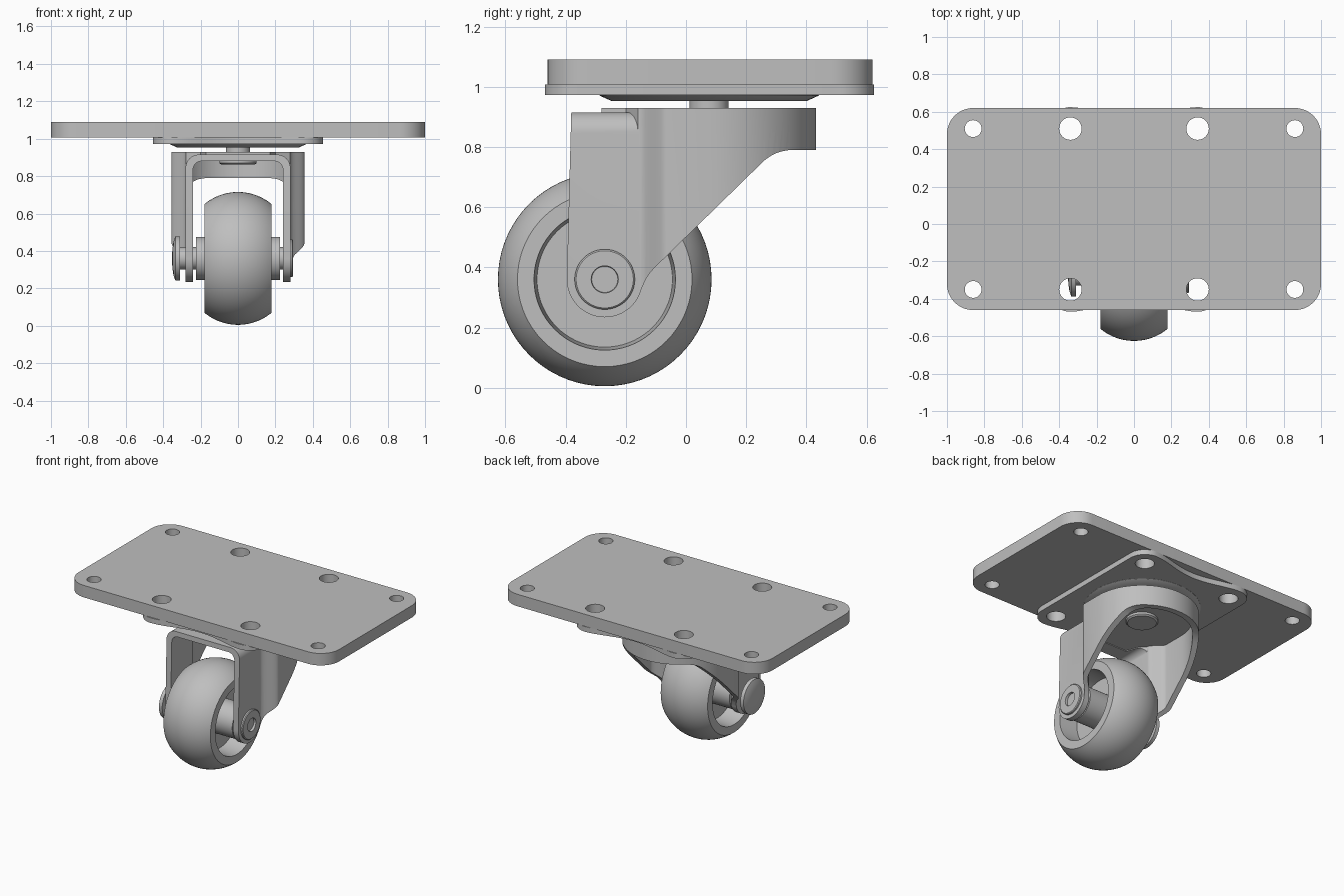
import bpy, bmesh
from math import sin, cos, pi, radians, sqrt
from mathutils import Matrix

cube = bpy.data.objects.get("Cube")
if cube:
    bpy.data.objects.remove(cube)

steel = bpy.data.materials.new("light_grey")
GREY = (0.52, 0.52, 0.52, 1)
steel.use_nodes = True
steel.diffuse_color = GREY
steel.node_tree.nodes["Principled BSDF"].inputs["Base Color"].default_value = GREY

AXLE_Y, AXLE_Z = -0.27, 0.36
SWIVEL_Y = 0.077


def make(name, bm):
    bmesh.ops.remove_doubles(bm, verts=bm.verts, dist=1e-5)
    bmesh.ops.recalc_face_normals(bm, faces=bm.faces)
    mesh = bpy.data.meshes.new(name)
    bm.to_mesh(mesh)
    bm.free()
    mesh.materials.append(steel)
    ob = bpy.data.objects.new(name, mesh)
    bpy.context.collection.objects.link(ob)
    return ob


def arc(cx, cy, r, a0, a1, n=12):
    steps = [radians(a0 + (a1 - a0) * i / n) for i in range(n + 1)]
    return [(cx + r * cos(a), cy + r * sin(a)) for a in steps]


def prism(name, pts, axis, lo, hi):
    """Extrude a flat outline along an axis."""
    place = {"x": lambda a, b, t: (t, a, b),
             "y": lambda a, b, t: (a, t, b),
             "z": lambda a, b, t: (a, b, t)}[axis]
    bm = bmesh.new()
    ends = [[bm.verts.new(place(a, b, t)) for a, b in pts] for t in (lo, hi)]
    for ring in ends:
        bm.faces.new(ring)
    for i in range(len(pts)):
        j = (i + 1) % len(pts)
        bm.faces.new((ends[0][i], ends[0][j], ends[1][j], ends[1][i]))
    return make(name, bm)


def lathe(name, profile, closed=False, on_axle=False):
    """Spin a (radius, height) profile round z, or round the axle along x."""
    bm = bmesh.new()
    vs = [bm.verts.new((r, 0, h)) for r, h in profile]
    es = [bm.edges.new(p) for p in zip(vs, vs[1:])]
    if closed:
        es.append(bm.edges.new((vs[-1], vs[0])))
    bmesh.ops.spin(bm, geom=vs + es, cent=(0, 0, 0), axis=(0, 0, 1),
                   angle=2 * pi, steps=72)
    if on_axle:
        mat = Matrix.Translation((0, AXLE_Y, AXLE_Z)) @ Matrix.Rotation(pi / 2, 4, "Y")
    else:
        mat = Matrix.Translation((0, SWIVEL_Y, 0))
    bm.transform(mat)
    return make(name, bm)


def combine(ob, other, operation):
    """Apply a boolean and discard the second object."""
    mod = ob.modifiers.new("boolean", "BOOLEAN")
    mod.operation, mod.object, mod.solver = operation, other, "EXACT"
    bpy.context.view_layer.objects.active = ob
    bpy.ops.object.modifier_apply(modifier=mod.name)
    bpy.data.objects.remove(other)


def drill(ob, x, r):
    for sx in (-x, x):
        for y in (-0.35, 0.51):
            hole = prism("hole", arc(sx, y, r, 0, 348.75, 31), "z", 0.9, 1.2)
            combine(ob, hole, "DIFFERENCE")


# Top plate with rounded corners and eight holes
r = 0.14
outline = (arc(1 - r, 0.62 - r, r, 0, 90) + arc(r - 1, 0.62 - r, r, 90, 180)
           + arc(r - 1, r - 0.46, r, 180, 270) + arc(1 - r, r - 0.46, r, 270, 360))
top_plate = prism("top_plate", outline, "z", 1.007, 1.09)
drill(top_plate, 0.86, 0.045)
drill(top_plate, 0.34, 0.06)

# Mounting plate with waisted front and back edges
hx, r = 0.34, 0.115
waist = [(hx * (1 - i / 10), 0.06 * (1 - (1 - i / 10) ** 2) ** 2) for i in range(1, 20)]
outline = (arc(hx, 0.51, r, 0, 90) + [(x, 0.51 + r - d) for x, d in waist]
           + arc(-hx, 0.51, r, 90, 180) + arc(-hx, -0.354, r, 180, 270)
           + [(-x, -0.354 - r + d) for x, d in waist] + arc(hx, -0.354, r, 270, 360))
mount_plate = prism("mounting_plate", outline, "z", 0.972, 1.007)
drill(mount_plate, 0.34, 0.06)

# Swivel race and kingpin
lathe("swivel_race", [(0, 0.975), (0.365, 0.975), (0.365, 0.971),
                      (0.325, 0.953), (0, 0.953)])
lathe("kingpin", [(0, 0.96), (0.065, 0.96), (0.065, 0.89), (0.1, 0.89),
                  (0.1, 0.87), (0.09, 0.862), (0, 0.862)])


def channel(half, top, r, front, back):
    pts = ([(half, 0.05)] + arc(half - r, top - r, r, 0, 90)
           + arc(r - half, top - r, r, 90, 180) + [(-half, 0.05)])
    return prism("fork", pts, "y", front, back)


def drum(r, neck, low, top):
    """Round back, straight sides, then a soft step in to the legs."""
    side = []
    for i in range(13):
        t = i / 12
        s = t * t * (3 - 2 * t)
        side.append((r + (neck - r) * s, -0.06 - 0.1 * t))
    side += [(0.2, -0.2), (0.17, -0.28)]
    pts = arc(0, SWIVEL_Y, r, 180, 0, 40) + side + [(-x, y) for x, y in reversed(side)]
    return prism("fork", pts, "z", low, top)


# Fork: pressed shell, hollowed, then trimmed to its side outline
fork = channel(0.28, 0.915, 0.07, -0.5, 0.1)
combine(fork, drum(0.355, 0.279, 0.06, 0.93), "UNION")
hollow = channel(0.24, 0.88, 0.045, -0.55, 0.05)
combine(hollow, drum(0.315, 0.239, 0.02, 0.885), "UNION")
combine(fork, hollow, "DIFFERENCE")
side = ([(-0.38, 0.96)] + arc(AXLE_Y, AXLE_Z, 0.126, 180, 345, 24)
        + [(-0.134, 0.36), (-0.12, 0.382), (-0.1, 0.403)]
        + arc(0.355, 0.645, 0.145, 135, 90, 10) + [(0.5, 0.79), (0.5, 0.96)])
combine(fork, prism("trim", side, "x", -0.6, 0.6), "INTERSECT")
fork.name = "fork"

# Wheel: crowned tread, recessed sides, long hub
half, edge, crown = 0.18, 0.29, 0.355
rise = crown - edge
R = (half ** 2 + rise ** 2) / (2 * rise)
tread = []
for i in range(25):
    h = -half + 2 * half * i / 24
    tread.append((crown - R + sqrt(R * R - h * h), h))
face = [(0.05, 0.225), (0.115, 0.225), (0.115, 0.05), (0.225, 0.05), (0.235, half)]
lathe("wheel", [(r, -h) for r, h in face] + tread + face[::-1],
      closed=True, on_axle=True)

# Axle: domed head on one end, flanged socket on the other
lathe("axle", [(0, -0.353), (0.05, -0.351), (0.09, -0.345), (0.118, -0.335),
               (0.118, -0.31), (0.06, -0.31), (0.06, 0.275), (0.1, 0.275),
               (0.1, 0.29), (0.095, 0.295), (0.045, 0.295), (0.04, 0.25),
               (0, 0.225)], on_axle=True)

# Smooth shading with sharp edges kept
for ob in bpy.context.scene.objects:
    ob.select_set(ob.type == "MESH")
bpy.context.view_layer.objects.active = fork
bpy.ops.object.shade_smooth_by_angle(angle=radians(30))
